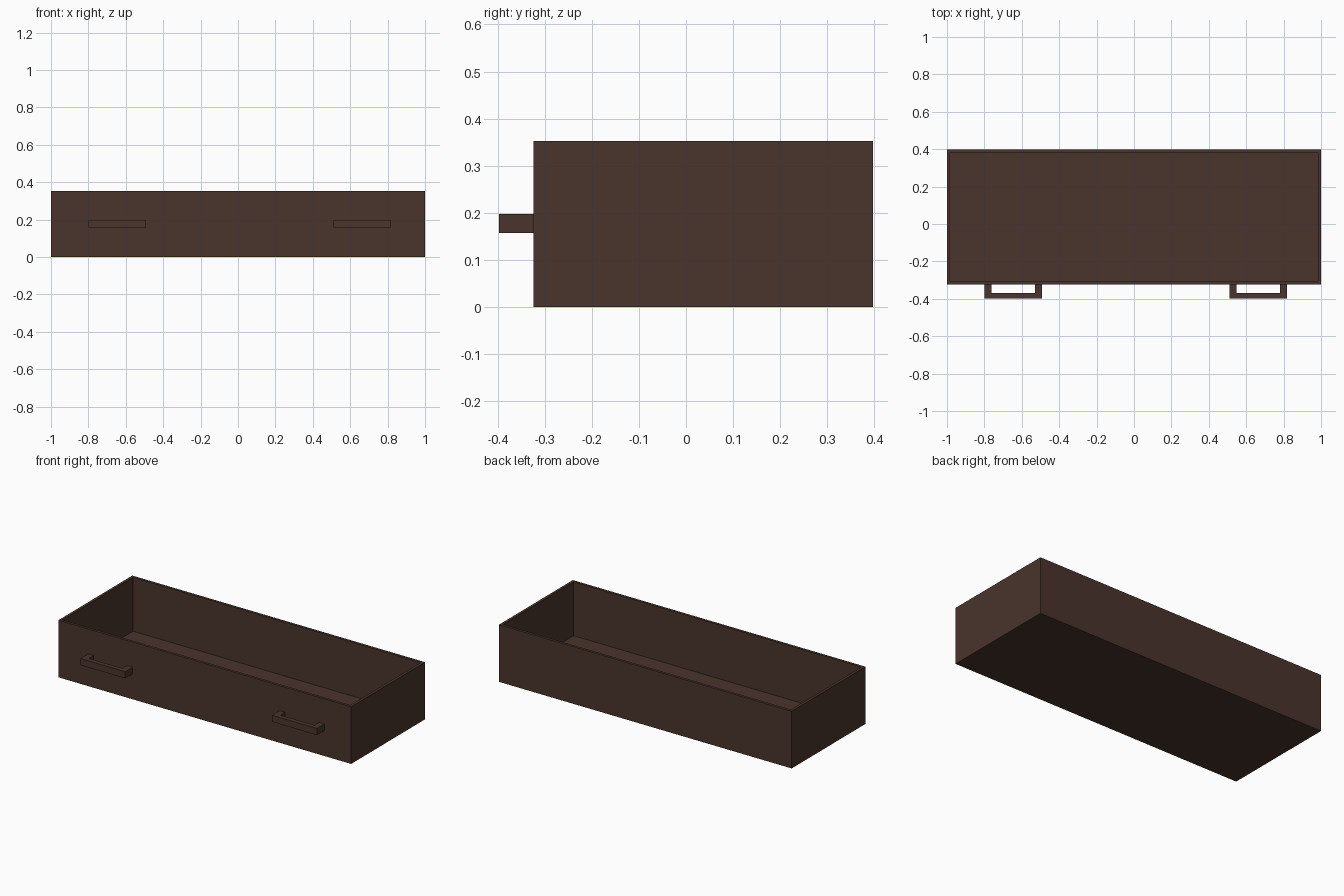
import bpy, bmesh

if "Cube" in bpy.data.objects:
    bpy.data.objects.remove(bpy.data.objects["Cube"])

wood = bpy.data.materials.new("dark brown wood")
wood.diffuse_color = (0.067, 0.034, 0.025, 1)
wood.use_nodes = True
wood.node_tree.nodes["Principled BSDF"].inputs["Base Color"].default_value = wood.diffuse_color


def finish(bm, name):
    bmesh.ops.recalc_face_normals(bm, faces=bm.faces)
    mesh = bpy.data.meshes.new(name)
    bm.to_mesh(mesh)
    bm.free()
    mesh.materials.append(wood)
    obj = bpy.data.objects.new(name, mesh)
    bpy.context.collection.objects.link(obj)
    return obj


def prism(bm, outline, z0, z1):
    """Extrude a flat outline from z0 up to z1."""
    base = bm.faces.new([bm.verts.new((x, y, z0)) for x, y in outline])
    top = bmesh.ops.extrude_face_region(bm, geom=[base], use_keep_orig=True)["geom"]
    for v in top:
        if isinstance(v, bmesh.types.BMVert):
            v.co.z = z1
    return next(f for f in top if isinstance(f, bmesh.types.BMFace))


# Drawer box: hollow tray with thin walls
FRONT, BACK, HEIGHT, WALL, FLOOR = -0.324, 0.397, 0.353, 0.023, 0.02
bm = bmesh.new()
top = prism(bm, [(-1, FRONT), (1, FRONT), (1, BACK), (-1, BACK)], 0, HEIGHT)
bm.normal_update()
bmesh.ops.inset_region(bm, faces=[top], thickness=WALL)
inner = bmesh.ops.extrude_face_region(bm, geom=[top])["geom"]
for v in inner:
    if isinstance(v, bmesh.types.BMVert):
        v.co.z = FLOOR
if top.is_valid:
    bmesh.ops.delete(bm, geom=[top], context='FACES_ONLY')
finish(bm, "drawer_box")

# Bracket handles: square U-shaped bars on the front
TIP, BAR = -0.397, 0.037
for side, x0, x1 in (("left", -0.798, -0.493), ("right", 0.511, 0.817)):
    bm = bmesh.new()
    grip = TIP + 0.028
    prism(bm, [(x0, FRONT), (x0, TIP), (x1, TIP), (x1, FRONT),
               (x1 - BAR, FRONT), (x1 - BAR, grip),
               (x0 + BAR, grip), (x0 + BAR, FRONT)], 0.157, 0.198)
    finish(bm, side + "_handle")
